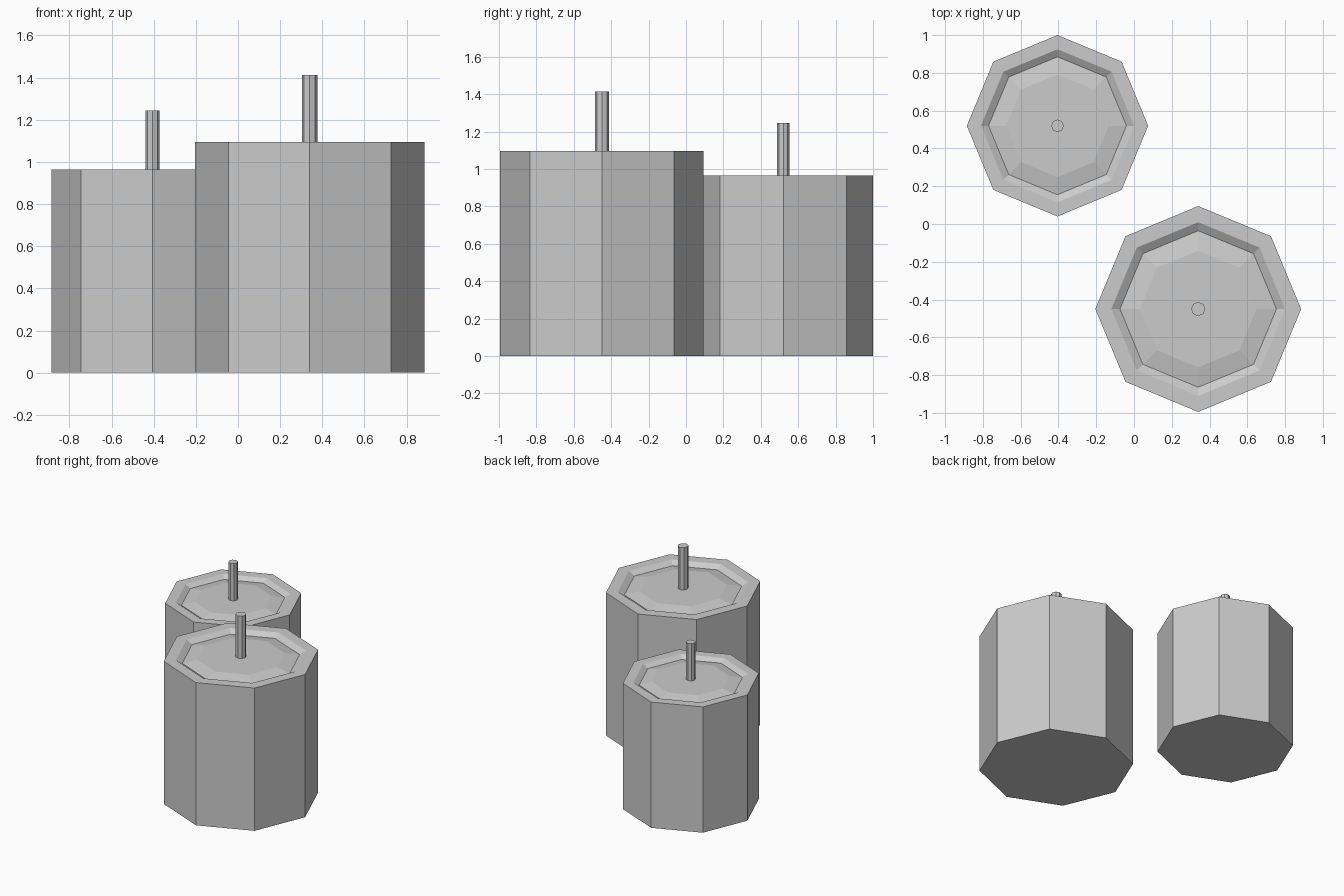
import bpy, bmesh, math

if "Cube" in bpy.data.objects:
    bpy.data.objects.remove(bpy.data.objects["Cube"])


def lathe(name, profile, sides, location):
    """Flat-faced solid from (radius, z) rings, capped at both ends."""
    bm = bmesh.new()
    rings = []
    for r, z in profile:
        rings.append([bm.verts.new((r * math.cos(2 * math.pi * i / sides),
                                    r * math.sin(2 * math.pi * i / sides), z))
                      for i in range(sides)])
    for low, high in zip(rings, rings[1:]):
        for i in range(sides):
            j = (i + 1) % sides
            bm.faces.new((low[i], low[j], high[j], high[i]))
    bm.faces.new(rings[0][::-1])
    bm.faces.new(rings[-1])
    mesh = bpy.data.meshes.new(name)
    bm.to_mesh(mesh)
    bm.free()
    obj = bpy.data.objects.new(name, mesh)
    obj.location = location
    bpy.context.collection.objects.link(obj)
    return obj


def candle(prefix, x, y, s):
    # octagonal wax body: flat rim, sloped groove, slightly raised centre
    h = 0.965 * s
    body = [(0.48 * s, 0), (0.48 * s, h), (0.405 * s, h),
            (0.365 * s, h - 0.024 * s), (0.272 * s, h - 0.006 * s)]
    lathe(prefix + "_candle_body", body, 8, (x, y, 0))
    # wick
    r = 0.033 * s
    lathe(prefix + "_candle_wick", [(r, h - 0.03 * s), (r, 1.245 * s)], 8, (x, y, 0))


candle("small", -0.405, 0.52, 1.0)
candle("large", 0.34, -0.45, 1.135)
